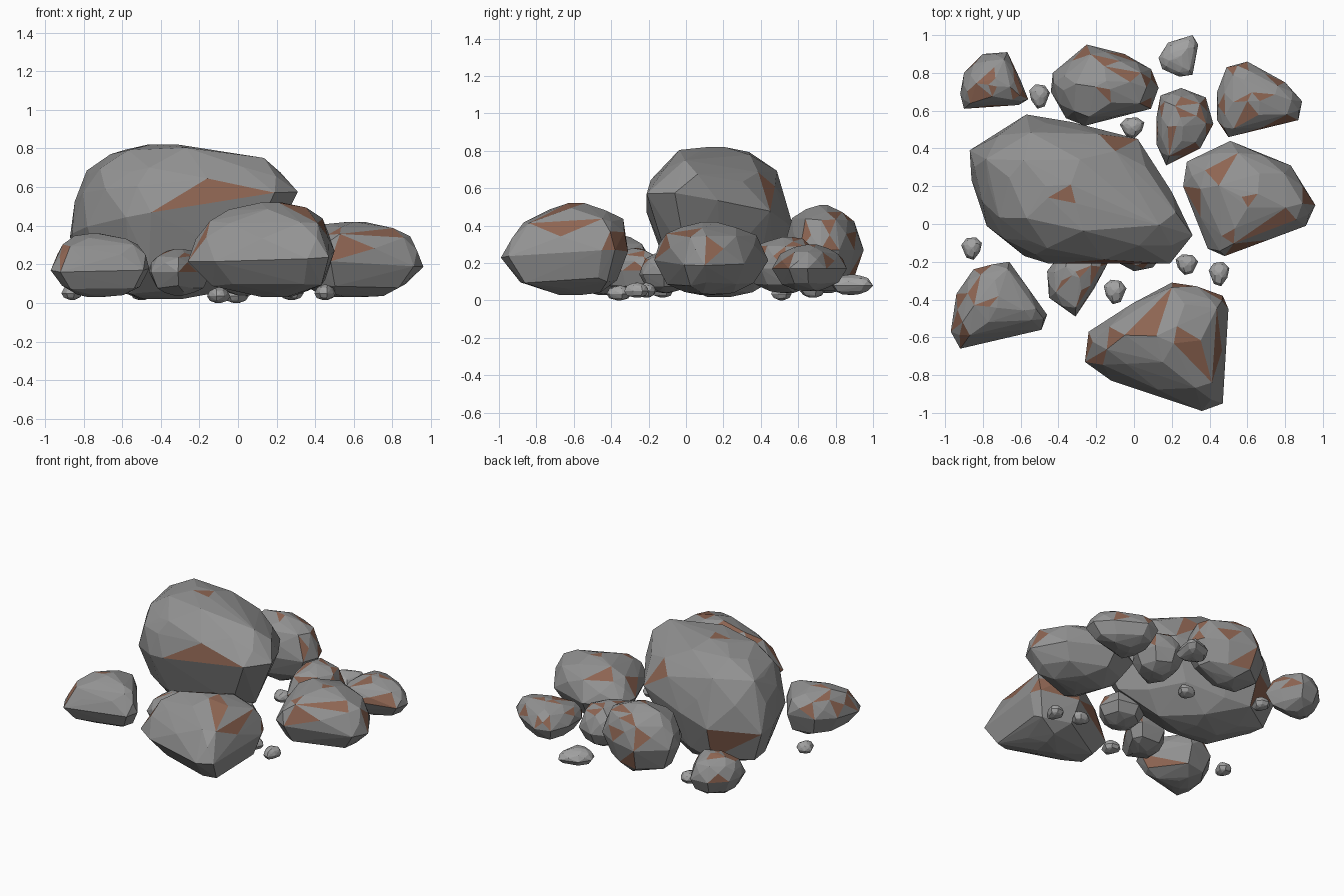
import bpy, bmesh, random
from mathutils import Vector

if "Cube" in bpy.data.objects:
    bpy.data.objects.remove(bpy.data.objects["Cube"])

random.seed(5)


def material(name, rgb):
    m = bpy.data.materials.new(name)
    m.diffuse_color = (*rgb, 1)
    m.use_nodes = True
    m.node_tree.nodes["Principled BSDF"].inputs["Base Color"].default_value = m.diffuse_color
    return m


grey = material("stone_grey", (0.29, 0.29, 0.29))
pale = material("pebble_grey", (0.36, 0.36, 0.36))
rust = material("rust_patch", (0.27, 0.13, 0.085))


def rock(name, outline, lo, mid, hi, tilt=(0, 0), top=(0, 0), bottom=(0, 0), patches=0.16,
         jitter=0.03, base=grey):
    """Faceted stone: rings scaled from the plan outline, wrapped in a convex hull."""
    pts = [Vector((x, y, 0)) for x, y in outline]
    n = len(pts)
    c = sum(pts, Vector()) / n
    half = [(pts[i] + pts[(i + 1) % n]) / 2 for i in range(n)]
    # ring: source points, plan scale, height fraction (-1 bottom, 1 top)
    rings = [(pts[::3], 0.2, -1), (half[::2], 0.5, -0.9), (pts, 0.77, -0.64), (pts, 1, 0),
             (half, 0.95, 0.38), (pts, 0.77, 0.66), (half[::2], 0.54, 0.89), (pts[::3], 0.15, 1)]
    bm = bmesh.new()
    for src, s, f in rings:
        shift = Vector((*(top if f > 0 else bottom), 0)) * abs(f)
        for p in src:
            j = jitter if abs(f) not in (0, 1) else 0
            d = (p - c) * s * (1 + random.uniform(-j, j))
            z = mid + f * ((hi - mid) if f > 0 else (mid - lo))
            z += (d.x * tilt[0] + d.y * tilt[1]) * (1 - abs(f))
            z += random.uniform(-j, j) * (hi - lo)
            bm.verts.new(c + d + shift + Vector((0, 0, z)))
    res = bmesh.ops.convex_hull(bm, input=bm.verts)
    junk = {g for g in res["geom_interior"] + res["geom_unused"] if isinstance(g, bmesh.types.BMVert)}
    bmesh.ops.delete(bm, geom=list(junk), context='VERTS')
    bmesh.ops.recalc_face_normals(bm, faces=bm.faces)
    # scattered rust facets, none underneath
    for f in bm.faces:
        if f.normal.z > -0.3 and random.random() < patches:
            f.material_index = 1
    me = bpy.data.meshes.new(name)
    bm.to_mesh(me)
    bm.free()
    me.materials.append(base)
    me.materials.append(rust)
    ob = bpy.data.objects.new(name, me)
    bpy.context.collection.objects.link(ob)


# large boulders
rock("main_boulder", [(-.87, .39), (-.57, .58), (-.33, .54), (.02, .45), (.20, .17), (.31, -.06),
                      (.19, -.21), (-.45, -.21), (-.58, -.17), (-.78, -.01), (-.86, .23)],
     .02, .45, .82, tilt=(.16, -.1), top=(-.05, .01), bottom=(-.06, .03))
rock("right_boulder", [(.26, .2), (.28, .33), (.51, .44), (.83, .31), (.96, .1), (.91, -.01),
                       (.48, -.17), (.39, -.13)],
     .03, .21, .42, tilt=(-.06, 0), top=(.04, 0))
rock("front_boulder", [(-.26, -.73), (-.24, -.57), (.2, -.31), (.47, -.38), (.5, -.45), (.47, -.95),
                       (.36, -.99), (-.12, -.83)],
     .03, .24, .52, tilt=(.05, .06), top=(.01, .07), bottom=(.04, .04))
rock("back_boulder", [(-.44, .7), (-.43, .8), (-.25, .95), (-.05, .9), (.09, .82), (.13, .72),
                      (.09, .61), (-.26, .52), (-.36, .56)],
     .05, .27, .51)

# medium stones
rock("back_left_stone", [(-.92, .69), (-.9, .8), (-.8, .9), (-.67, .91), (-.6, .76), (-.56, .66),
                         (-.61, .63), (-.9, .61)], .04, .17, .32)
rock("back_middle_stone", [(.12, .42), (.12, .57), (.14, .68), (.25, .72), (.38, .67), (.42, .53),
                           (.35, .4), (.17, .31)], .04, .17, .34)
rock("back_right_stone", [(.44, .55), (.44, .7), (.49, .83), (.6, .86), (.8, .75), (.89, .65),
                          (.87, .55), (.5, .46)], .05, .17, .30)
rock("front_left_stone", [(-.97, -.57), (-.94, -.37), (-.85, -.24), (-.66, -.2), (-.46, -.48),
                          (-.49, -.56), (-.72, -.61), (-.92, -.66)],
     .03, .18, .36, tilt=(0, .1), top=(.02, .04), bottom=(.02, .02))
rock("front_middle_stone", [(-.46, -.25), (-.45, -.39), (-.31, -.49), (-.21, -.34), (-.14, -.21),
                            (-.18, -.13), (-.36, -.12)], .04, .16, .28)
rock("under_stone", [(-.13, -.18), (0, -.25), (.1, -.23), (.19, -.12), (.15, .02), (0, .05),
                     (-.11, -.03)], .04, .14, .26)
rock("back_small_stone", [(.13, .88), (.18, .96), (.31, 1), (.34, .95), (.31, .79), (.24, .78),
                          (.15, .82)], .03, .08, .14, patches=0, base=pale)

# pebbles: centre and half sizes over one rounded, tapering plan
PLAN = [(-1, .3), (-.5, .9), (.4, 1), (1, .5), (.8, -.3), (.2, -1), (-.5, -.8)]
for i, (x, y, a, b) in enumerate([(-.86, -.13, .055, .06), (-.5, .675, .055, .065),
                                  (-.01, .51, .065, .055), (.28, -.215, .06, .055),
                                  (.45, -.265, .055, .065), (-.1, -.36, .06, .065)]):
    f = -1 if i % 2 else 1
    lo = 0 if i in (2, 5) else .015
    rock(f"pebble_{i + 1}", [(x + f * a * u, y + b * v) for u, v in PLAN],
         lo, lo + .035, lo + .08, patches=0, base=pale)
